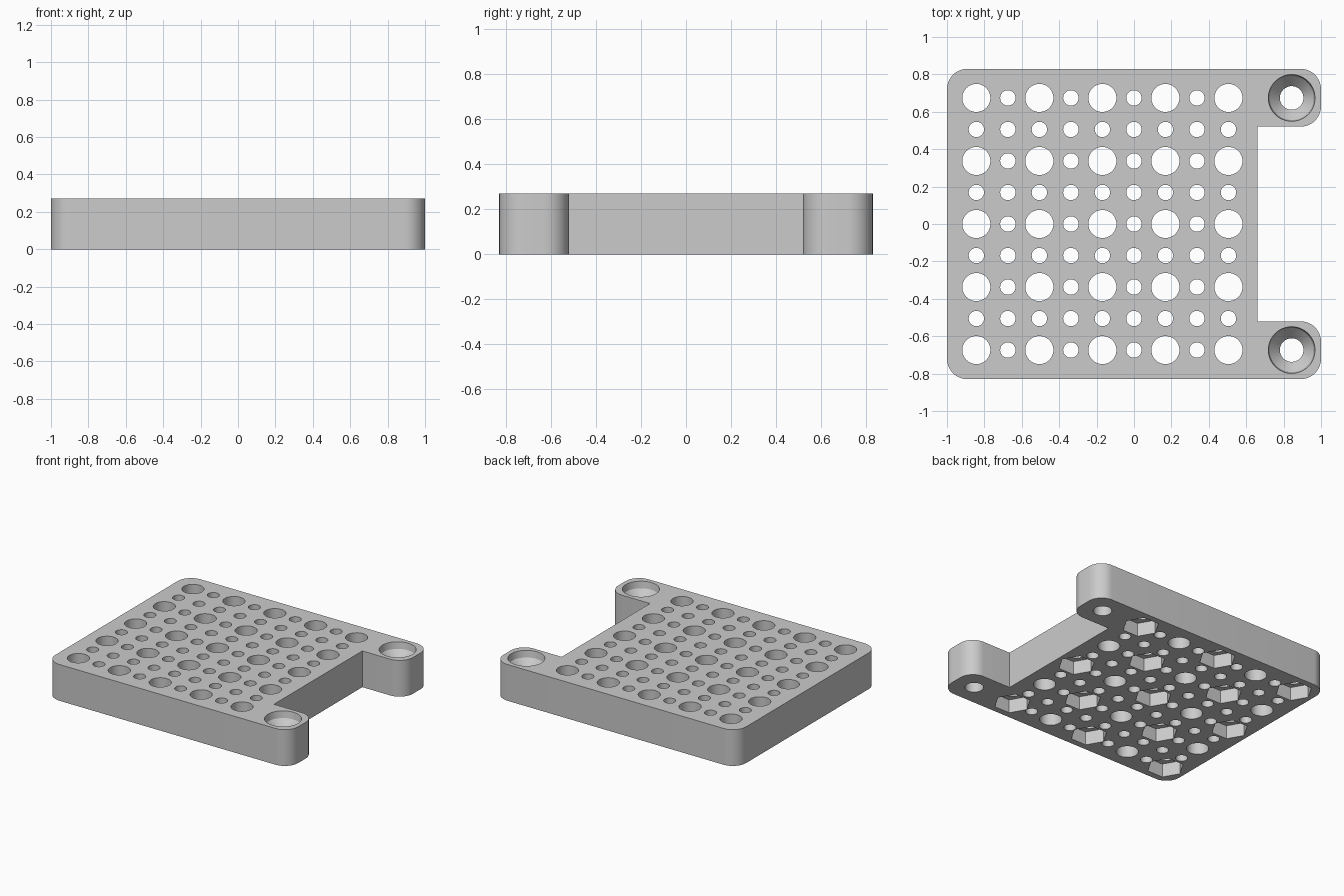
import bpy, bmesh, math

HEIGHT = 0.27
PITCH = 0.1685
TAB_X, TAB_Y = 0.843, 0.674

old = bpy.data.objects.get("Cube")
if old:
    bpy.data.objects.remove(old)

grey = bpy.data.materials.new("light grey")
grey.use_nodes = True
grey.diffuse_color = (0.6, 0.6, 0.6, 1)
grey.node_tree.nodes["Principled BSDF"].inputs["Base Color"].default_value = (0.6, 0.6, 0.6, 1)


def make_object(name, bm):
    bmesh.ops.recalc_face_normals(bm, faces=bm.faces)
    mesh = bpy.data.meshes.new(name)
    bm.to_mesh(mesh)
    bm.free()
    mesh.materials.append(grey)
    obj = bpy.data.objects.new(name, mesh)
    bpy.context.collection.objects.link(obj)
    return obj


def outline(corners, radius, steps=12):
    """Counter-clockwise outline of square corners; flagged ones are rounded."""
    points = []
    for x, y, start in corners:
        if start is None:
            points.append((x, y))
            continue
        a = math.radians(start)
        cx = x - radius * math.copysign(1, math.cos(a + math.pi / 4))
        cy = y - radius * math.copysign(1, math.sin(a + math.pi / 4))
        for i in range(steps + 1):
            t = a + math.pi / 2 * i / steps
            points.append((cx + radius * math.cos(t), cy + radius * math.sin(t)))
    return points


def add_stack(bm, x, y, rings, sides):
    """Closed solid through a list of (radius, z) rings."""
    loops = []
    for r, z in rings:
        loops.append([bm.verts.new((x + r * math.cos(math.tau * i / sides),
                                    y + r * math.sin(math.tau * i / sides), z))
                      for i in range(sides)])
    for low, high in zip(loops, loops[1:]):
        for i in range(sides):
            j = (i + 1) % sides
            bm.faces.new((low[i], low[j], high[j], high[i]))
    bm.faces.new(loops[0][::-1])
    bm.faces.new(loops[-1])


def cut(target, name, bm):
    cutter = make_object(name, bm)
    cutter.hide_render = True
    mod = target.modifiers.new(name, "BOOLEAN")
    mod.operation = "DIFFERENCE"
    mod.solver = "EXACT"
    mod.object = cutter
    bpy.context.view_layer.objects.active = target
    bpy.ops.object.modifier_apply(modifier=mod.name)
    bpy.data.objects.remove(cutter)


# Plate with two mounting tabs on the +x side
corners = [(-1, -0.83, 180), (1, -0.83, 270), (1, -0.52, 0), (0.66, -0.52, None),
           (0.66, 0.52, None), (1, 0.52, 270), (1, 0.83, 0), (-1, 0.83, 90)]
bm = bmesh.new()
base = bm.faces.new([bm.verts.new((x, y, 0)) for x, y in outline(corners, 0.11)])
top = bmesh.ops.extrude_face_region(bm, geom=[base])
bmesh.ops.translate(bm, vec=(0, 0, HEIGHT),
                    verts=[v for v in top["geom"] if isinstance(v, bmesh.types.BMVert)])
plate = make_object("perforated_mounting_plate", bm)

# Grid of through holes, with nut pockets under every other large hole
holes, pockets = bmesh.new(), bmesh.new()
for col in range(9):
    for row in range(9):
        x, y = -TAB_X + col * PITCH, (row - 4) * PITCH
        large = col % 2 == 0 and row % 2 == 0
        add_stack(holes, x, y, [(0.075 if large else 0.041, -0.1), (0.075 if large else 0.041, 0.4)],
                  48 if large else 32)
        if large and (col + row) % 4 == 0:
            add_stack(pockets, x, y, [(0.126, -0.1), (0.126, 0.1)], 6)

# Countersunk screw holes in the tabs
for side in (-1, 1):
    add_stack(holes, TAB_X, side * TAB_Y,
              [(0.063, -0.1), (0.063, HEIGHT - 0.11), (0.118, HEIGHT - 0.05),
               (0.125, HEIGHT), (0.125, 0.4)], 48)

cut(plate, "hole_cutter", holes)
cut(plate, "nut_pocket_cutter", pockets)

bpy.ops.object.select_all(action="DESELECT")
plate.select_set(True)
bpy.context.view_layer.objects.active = plate
bpy.ops.object.shade_smooth_by_angle(angle=math.radians(30))
